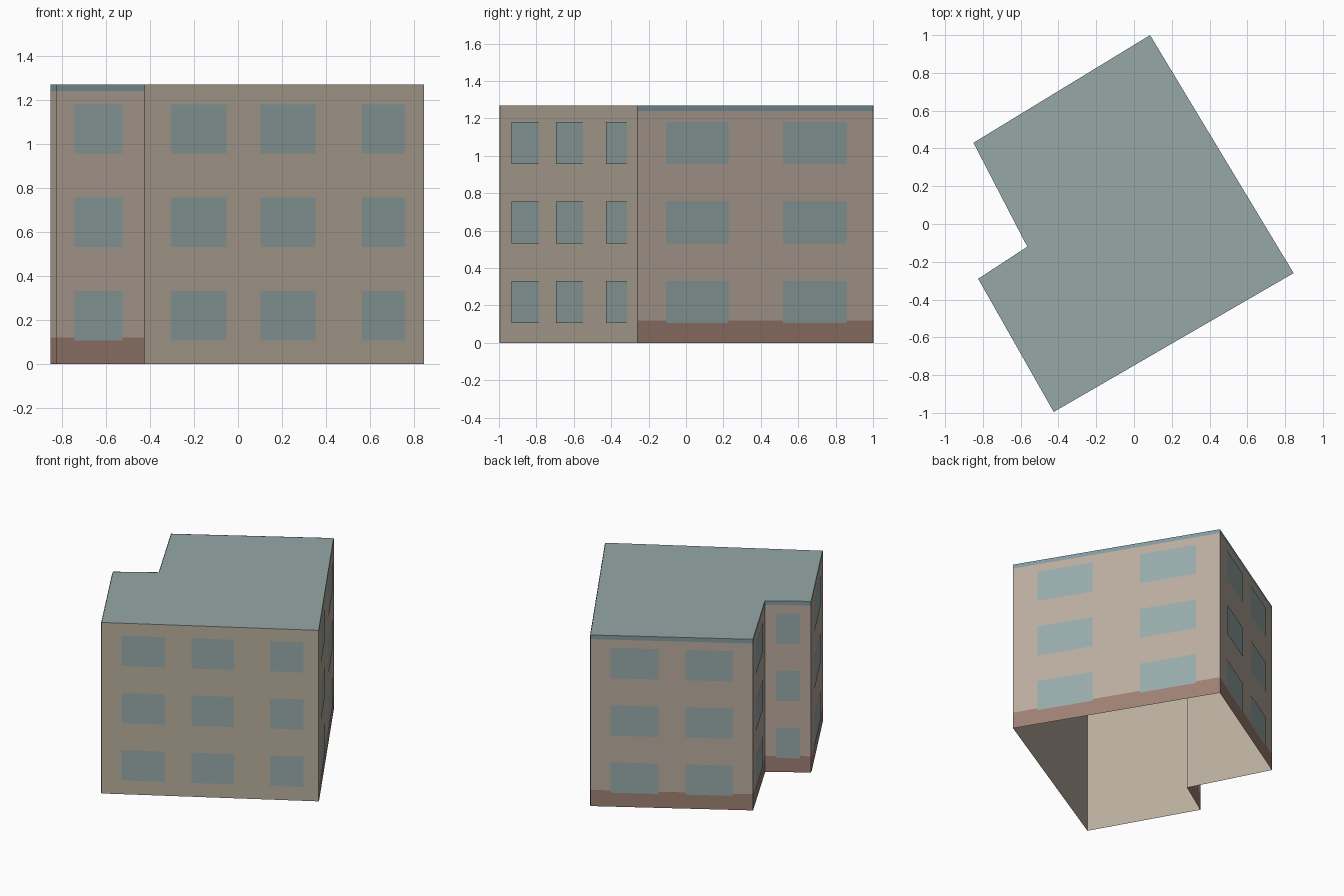
import bpy
import bmesh
from mathutils import Vector

cube = bpy.data.objects.get("Cube")
if cube:
    bpy.data.objects.remove(cube, do_unlink=True)


def make_material(name, rgb):
    """Flat material from 0-255 display values."""
    linear = [((c / 255 + 0.055) / 1.055) ** 2.4 for c in rgb]
    mat = bpy.data.materials.new(name)
    mat.use_nodes = True
    mat.diffuse_color = (*linear, 1)
    bsdf = mat.node_tree.nodes["Principled BSDF"]
    bsdf.inputs["Base Color"].default_value = (*linear, 1)
    bsdf.inputs["Roughness"].default_value = 0.9
    return mat


beige = make_material("beige wall", (185, 174, 158))
pinkish = make_material("warm wall", (186, 171, 159))
glass = make_material("window glass", (151, 170, 170))
brick = make_material("brick base", (158, 128, 115))
roof_grey = make_material("roof grey", (150, 167, 167))
trim = make_material("roof trim", (131, 155, 161))

HEIGHT = 1.27
TRIM_Z = 1.24
BASE_Z = 0.12
WINDOW_H = 0.225
FLOORS = (0.105, 0.53, 0.955)

# Corners of the footprint, counterclockwise from the front corner
corners = [Vector((x, y, 0)) for x, y in (
    (-0.425, -0.995), (0.845, -0.26), (0.085, 1.0),
    (-0.85, 0.43), (-0.565, -0.12), (-0.825, -0.29))]

# Wall names with the window spans along each wall
walls = {
    "front": [(0.092, 0.292), (0.414, 0.611), (0.777, 0.931)],
    "side": [(0.119, 0.385), (0.615, 0.885)],
    "back": [(0.125, 0.42), (0.585, 0.877)],
    "notch": [(0.22, 0.78)],
    "notch_return": [(0.24, 0.76)],
    "wing": [(0.2125, 0.7625)],
}


def make_object(name, polygons, mat):
    """Mesh object from a list of flat polygons."""
    bm = bmesh.new()
    for polygon in polygons:
        bm.faces.new([bm.verts.new(p) for p in polygon])
    bmesh.ops.remove_doubles(bm, verts=bm.verts, dist=0.0001)
    mesh = bpy.data.meshes.new(name)
    bm.to_mesh(mesh)
    bm.free()
    mesh.materials.append(mat)
    obj = bpy.data.objects.new(name, mesh)
    bpy.context.collection.objects.link(obj)
    return obj


def panel(a, b, span, z0, z1, offset=0.0):
    """Upright rectangle on the wall from a to b, moved outwards."""
    along = b - a
    out = Vector((along.y, -along.x, 0)).normalized() * offset
    p, q = (a + along * u + out for u in span)
    low, high = Vector((0, 0, z0)), Vector((0, 0, z1))
    return [p + low, q + low, q + high, p + high]


# Open-bottomed shell and flat roof
edges = list(zip(corners, corners[1:] + corners[:1]))
full = (0, 1)
make_object("wall_shell", [panel(a, b, full, 0, HEIGHT) for a, b in edges], beige)
make_object("roof", [[c + Vector((0, 0, HEIGHT)) for c in corners]], roof_grey)

for (name, spans), (a, b) in zip(walls.items(), edges):
    # Facing, brick base and roof trim on every wall but the front
    if name != "front":
        make_object(name + "_facing", [panel(a, b, full, BASE_Z, TRIM_Z, 0.002)], pinkish)
        make_object(name + "_base", [panel(a, b, full, 0, BASE_Z, 0.002)], brick)
        make_object(name + "_roof_trim", [panel(a, b, full, TRIM_Z, HEIGHT, 0.002)], trim)

    # Windows on three floors; one back window stands slightly proud
    panes = []
    for column, span in enumerate(spans):
        for floor, z in enumerate(FLOORS):
            proud = name == "back" and column == 0 and floor == 1
            panes.append(panel(a, b, span, z, z + WINDOW_H, 0.009 if proud else 0.005))
    make_object(name + "_windows", panes, glass)
